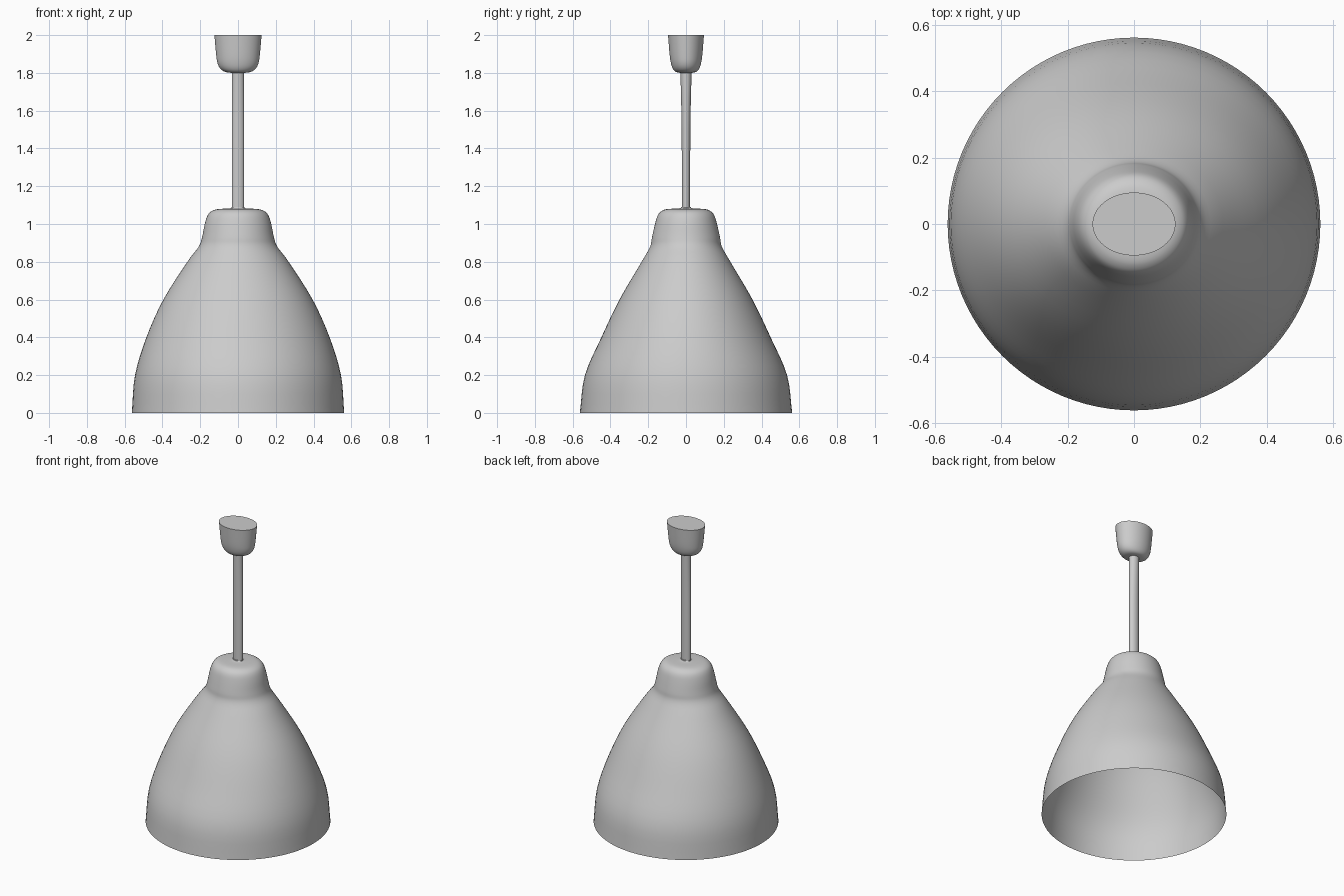
import bpy
import bmesh
import math
from mathutils import Vector

if "Cube" in bpy.data.objects:
    bpy.data.objects.remove(bpy.data.objects["Cube"], do_unlink=True)

SIDES = 96

grey = bpy.data.materials.new("light grey")
grey.use_nodes = True
colour = (0.6, 0.6, 0.6, 1)
grey.diffuse_color = colour
grey.node_tree.nodes["Principled BSDF"].inputs["Base Color"].default_value = colour


def smooth_profile(points, steps):
    """Pass a Catmull-Rom curve through (x radius, y radius, z) points."""
    pts = [Vector(p) for p in points]
    pts = [2 * pts[0] - pts[1]] + pts + [2 * pts[-1] - pts[-2]]
    result = []
    for a, b, c, d in zip(pts, pts[1:], pts[2:], pts[3:]):
        for i in range(steps):
            t = i / steps
            result.append(0.5 * (2 * b + (c - a) * t + (2 * a - 5 * b + 4 * c - d) * t**2
                                 + (3 * b - a - 3 * c + d) * t**3))
    return result + [pts[-2]]


def oval_lathe(name, points, steps=1, cap_bottom=True, cap_top=True):
    """Stack oval rings from bottom to top and skin them."""
    bm = bmesh.new()
    rings = []
    for rx, ry, z in smooth_profile(points, steps):
        rings.append([bm.verts.new((rx * math.cos(a), ry * math.sin(a), z))
                      for a in (math.tau * i / SIDES for i in range(SIDES))])
    for low, high in zip(rings, rings[1:]):
        for i in range(SIDES):
            j = (i + 1) % SIDES
            bm.faces.new((low[i], low[j], high[j], high[i]))
    if cap_bottom:
        bm.faces.new(rings[0][::-1])
    if cap_top:
        bm.faces.new(rings[-1])
    mesh = bpy.data.meshes.new(name)
    bm.to_mesh(mesh)
    bm.free()
    mesh.materials.append(grey)
    obj = bpy.data.objects.new(name, mesh)
    bpy.context.collection.objects.link(obj)
    bpy.ops.object.select_all(action="DESELECT")
    obj.select_set(True)
    bpy.context.view_layer.objects.active = obj
    bpy.ops.object.shade_smooth_by_angle(angle=math.radians(40))
    return obj


# Open bell-shaped shade with a narrow neck
oval_lathe("lamp_shade", [
    (0.562, 0.562, 0.0), (0.545, 0.535, 0.2), (0.485, 0.448, 0.4),
    (0.395, 0.352, 0.6), (0.268, 0.235, 0.8), (0.208, 0.190, 0.88),
    (0.190, 0.180, 0.93), (0.176, 0.164, 1.0), (0.161, 0.150, 1.045),
    (0.140, 0.130, 1.068), (0.105, 0.100, 1.079), (0.040, 0.035, 1.083),
    (0.034, 0.026, 1.09),
], steps=4, cap_bottom=False)

# Hanging rod, a little deeper at its upper end
oval_lathe("hanging_rod", [
    (0.033, 0.022, 1.08), (0.033, 0.023, 1.5), (0.033, 0.027, 1.7),
    (0.033, 0.030, 1.82),
], steps=3)

# Ceiling cup with rounded bottom and flat top
oval_lathe("ceiling_cup", [
    (0.035, 0.030, 1.80), (0.070, 0.055, 1.806), (0.094, 0.070, 1.823),
    (0.109, 0.080, 1.853), (0.116, 0.087, 1.90), (0.125, 0.095, 2.0),
], steps=4)
